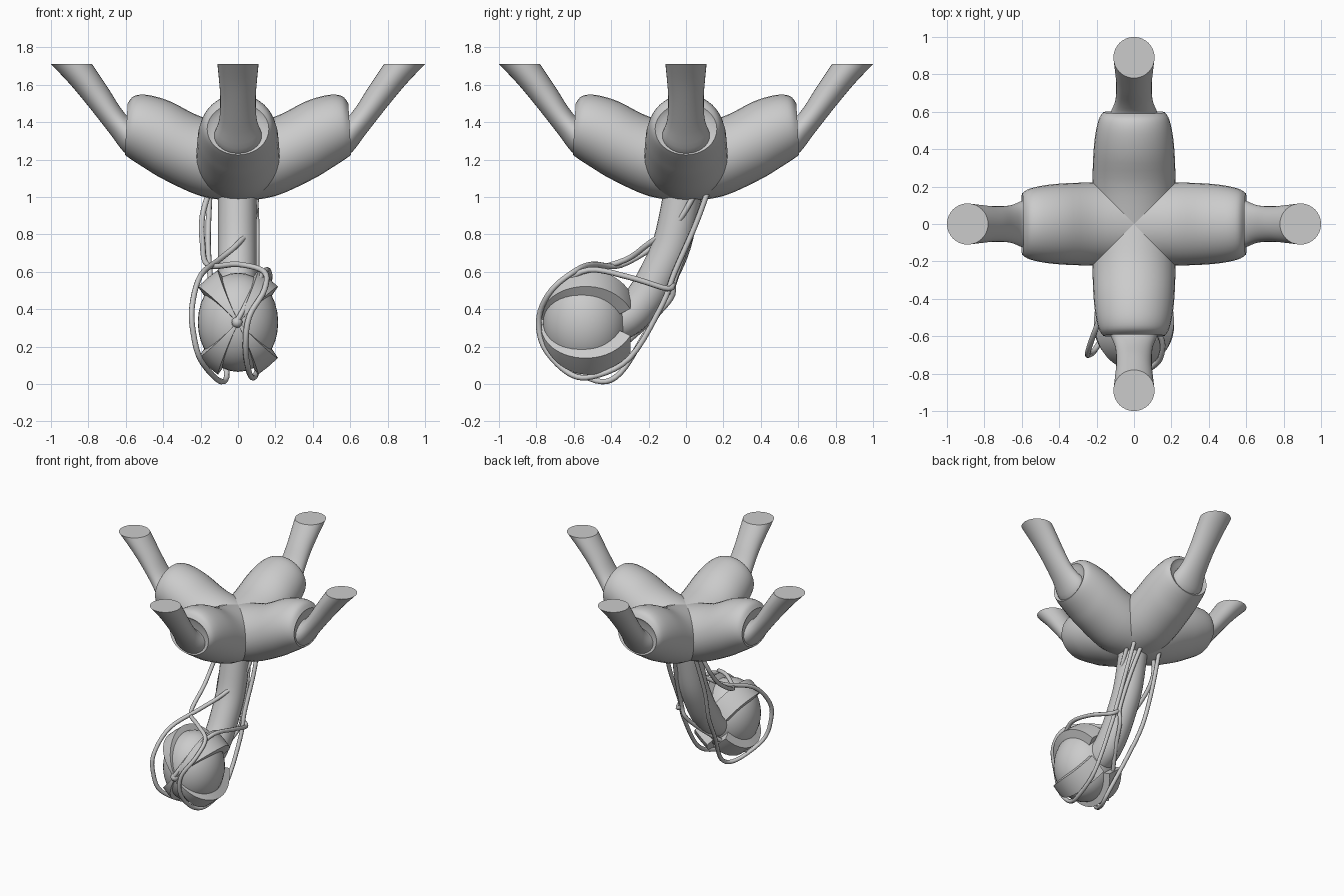
import bpy, bmesh
from math import sin, cos, pi, radians
from mathutils import Vector, Matrix

if "Cube" in bpy.data.objects:
    bpy.data.objects.remove(bpy.data.objects["Cube"])


def spline(keys, steps=4):
    """Catmull-Rom interpolation of equal-length tuples."""
    pts = [Vector(k) for k in keys]
    out = []
    for i in range(len(pts) - 1):
        p0, p1, p2 = pts[max(i - 1, 0)], pts[i], pts[i + 1]
        p3 = pts[min(i + 2, len(pts) - 1)]
        for s in range(steps):
            t = s / steps
            out.append(0.5 * (2 * p1 + (p2 - p0) * t + (2 * p0 - 5 * p1 + 4 * p2 - p3) * t * t
                              + (3 * p1 - p0 - 3 * p2 + p3) * t ** 3))
    return out + [pts[-1]]


def finish(bm, name):
    bmesh.ops.recalc_face_normals(bm, faces=bm.faces)
    me = bpy.data.meshes.new(name)
    bm.to_mesh(me)
    bm.free()
    ob = bpy.data.objects.new(name, me)
    bpy.context.collection.objects.link(ob)
    bpy.ops.object.select_all(action='DESELECT')
    ob.select_set(True)
    bpy.context.view_layer.objects.active = ob
    bpy.ops.object.shade_smooth_by_angle(angle=radians(35))
    return ob


def loft(name, rings):
    """Skin a list of closed rings and cap both ends."""
    bm = bmesh.new()
    rows = [[bm.verts.new(p) for p in ring] for ring in rings]
    n = len(rows[0])
    for a, b in zip(rows, rows[1:]):
        for i in range(n):
            bm.faces.new((a[i], a[(i + 1) % n], b[(i + 1) % n], b[i]))
    bm.faces.new(rows[0])
    bm.faces.new(rows[-1])
    return finish(bm, name)


def arm_ring(key, turn, n=32):
    """Ellipse from bottom (r, z), top (r, z) and half width, turned about z."""
    rb, zb, rt, zt, hw = key
    mid, half = Vector(((rb + rt) / 2, 0, (zb + zt) / 2)), Vector(((rt - rb) / 2, 0, (zt - zb) / 2))
    side = Vector((0, hw, 0))
    return [turn @ (mid + half * cos(2 * pi * i / n) + side * sin(2 * pi * i / n)) for i in range(n)]


# Four upward arms: fat sleeve and slimmer flat-topped tube
sleeve = [(0, .975, 0, 1.38, .225), (.2, 1.005, .2, 1.43, .223), (.4, 1.095, .36, 1.51, .217),
          (.5, 1.155, .48, 1.545, .205), (.57, 1.20, .555, 1.54, .187), (.605, 1.225, .59, 1.50, .165)]
tube = [(.56, 1.215, .53, 1.44, .13), (.61, 1.24, .58, 1.425, .125), (.69, 1.345, .63, 1.48, .10),
        (.80, 1.485, .69, 1.575, .095), (.90, 1.605, .74, 1.65, .102), (1.0, 1.71, .78, 1.71, .11)]
for k, side in enumerate(("right", "back", "left", "front")):
    turn = Matrix.Rotation(k * pi / 2, 3, 'Z')
    keys = spline(sleeve) + [Vector((.59, 1.25, .575, 1.475, .135))]
    loft(side + "_sleeve", [arm_ring(q, turn) for q in keys])
    loft(side + "_tube", [arm_ring(q, turn) for q in spline(tube)])

# Bent stem
path = spline([(-.005, .0, 1.12), (-.005, -.03, .95), (-.005, -.075, .75), (-.005, -.14, .6),
               (-.005, -.22, .46), (-.005, -.31, .36), (-.005, -.42, .31)])
rings = []
for i, p in enumerate(path):
    tan = (path[min(i + 1, len(path) - 1)] - path[max(i - 1, 0)]).normalized()
    u = Vector((1, 0, 0))
    v = tan.cross(u)
    rings.append([p + .103 * (u * cos(2 * pi * j / 24) + v * sin(2 * pi * j / 24)) for j in range(24)])
loft("stem", rings)

# Bulb hanging at the end of the stem, poles along y
BULB = Vector((0, -.54, .33))


def bulb_point(theta, phi, scale, shift=0):
    across = Vector((-sin(phi), 0, cos(phi))) * shift
    return BULB + scale * Vector((.215 * sin(theta) * cos(phi), -.225 * cos(theta),
                                  .265 * sin(theta) * sin(phi))) + across


bm = bmesh.new()
bmesh.ops.create_uvsphere(bm, u_segments=32, v_segments=20, radius=1)
for v in bm.verts:
    v.co = BULB + Vector((v.co.x * .215, -v.co.z * .225, v.co.y * .265))
finish(bm, "bulb")

# Four tapered husk strips running from the tip back to the stem
for k, deg in enumerate((50, 130, 230, 310)):
    phi = radians(deg)
    rings = []
    for i in range(25):
        t = i / 24
        theta = radians(4 + 148 * t)
        w = .008 + .062 * sin(pi * min(t * .75, .5)) ** 1.3
        lift = 1.05 + .17 * t ** .8
        rings.append([bulb_point(theta, phi, .93, -w), bulb_point(theta, phi, lift, -w),
                      bulb_point(theta, phi, lift + .01, 0),
                      bulb_point(theta, phi, lift, w), bulb_point(theta, phi, .93, w)])
    loft("husk_strip_%d" % (k + 1), rings)

# Small knot at the bulb tip
bm = bmesh.new()
bmesh.ops.create_icosphere(bm, subdivisions=2, radius=.03)
bmesh.ops.translate(bm, verts=bm.verts, vec=(-.005, -.77, .33))
finish(bm, "tip_knot")


def cable(name, points, radius=.015):
    cu = bpy.data.curves.new(name, 'CURVE')
    cu.dimensions = '3D'
    cu.bevel_depth, cu.bevel_resolution, cu.use_fill_caps = radius, 2, True
    pts = spline(points, 5)
    sp = cu.splines.new('POLY')
    sp.points.add(len(pts) - 1)
    for q, p in zip(sp.points, pts):
        q.co = (*p, 1)
    ob = bpy.data.objects.new(name, cu)
    bpy.context.collection.objects.link(ob)
    bpy.ops.object.select_all(action='DESELECT')
    ob.select_set(True)
    bpy.context.view_layer.objects.active = ob
    bpy.ops.object.convert(target='MESH')
    bpy.ops.object.shade_smooth_by_angle(angle=radians(50))


# Loose cables looping down from the hub around the bulb
cable("right_loop_cable", [(-.15, .03, 1.04), (-.19, -.02, .9), (-.19, -.14, .76), (-.16, -.35, .635),
      (0, -.5, .64), (.14, -.6, .60), (.14, -.72, .5), (.06, -.785, .36), (.04, -.76, .2),
      (.06, -.63, .06), (.09, -.5, .04), (.11, -.3, .14), (.11, -.13, .42), (.1, -.06, .6),
      (.1, .05, .85), (.09, .12, 1.04)])
cable("left_loop_cable", [(.1, .06, 1.04), (.08, -.05, .86), (0, -.2, .75), (-.1, -.32, .665),
      (-.2, -.55, .58), (-.245, -.68, .42), (-.24, -.7, .28), (-.2, -.66, .13), (-.1, -.48, .017),
      (-.06, -.35, .06), (-.11, -.2, .3), (-.14, -.08, .5), (-.16, 0, .75), (-.15, .1, 1.04)])
cable("back_cable", [(.02, .12, 1.04), (.06, .03, .8), (.08, -.06, .56), (.06, -.08, .46),
      (0, -.2, .33), (-.1, -.36, .19), (-.17, -.5, .1)])
cable("tip_cable", [(.08, -.07, .54), (.14, -.1, .51), (.17, -.3, .57), (.15, -.52, .61),
      (.09, -.67, .52), (.03, -.76, .4), (-.01, -.785, .33)])
